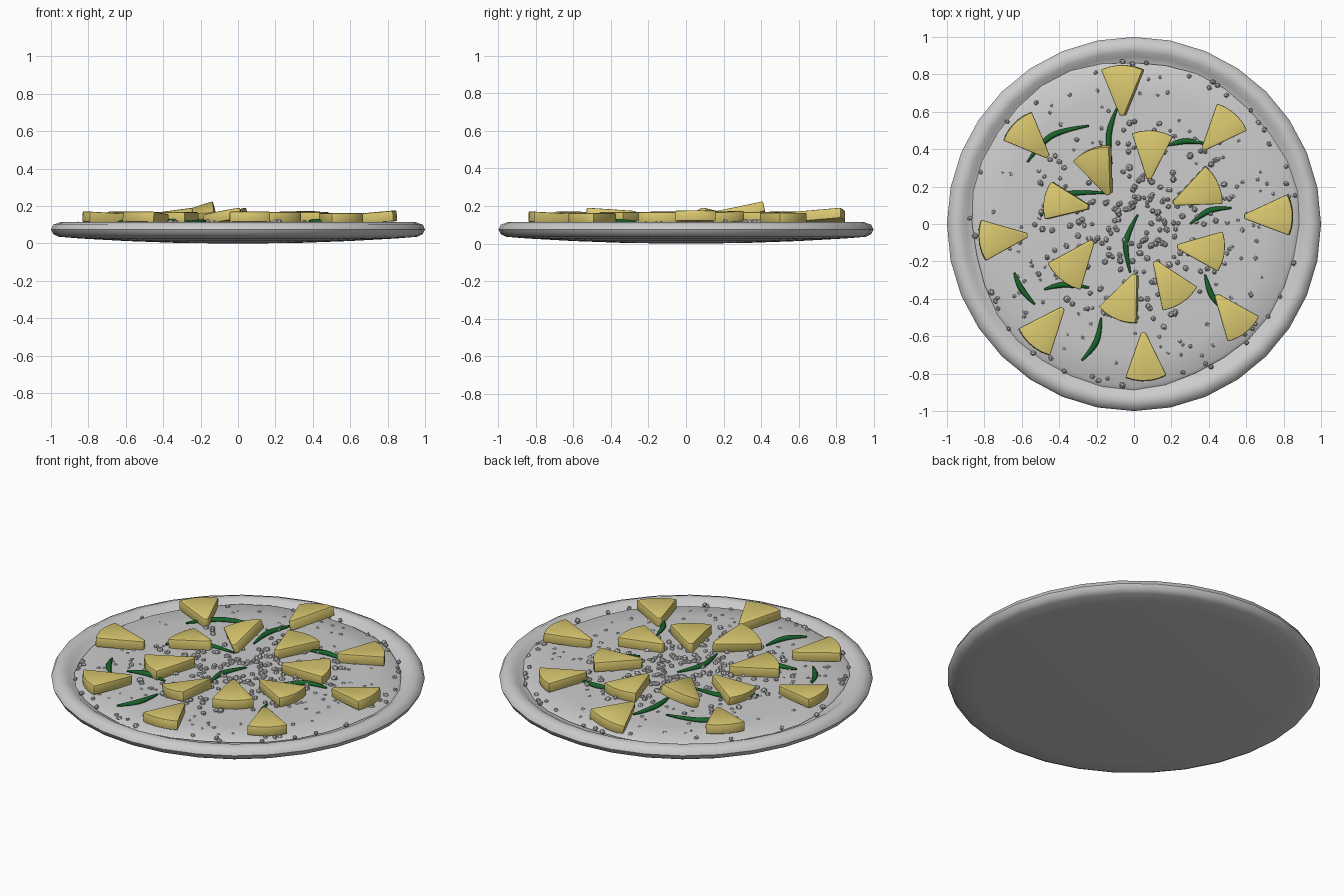
import bpy, bmesh, math, random
from mathutils import Matrix, Vector

if "Cube" in bpy.data.objects:
    bpy.data.objects.remove(bpy.data.objects["Cube"])

random.seed(7)


def make_mat(name, col):
    m = bpy.data.materials.new(name)
    m.diffuse_color = (*col, 1)
    m.use_nodes = True
    m.node_tree.nodes["Principled BSDF"].inputs["Base Color"].default_value = m.diffuse_color
    return m


def finish(bm, name, mat=None, smooth=35):
    bmesh.ops.recalc_face_normals(bm, faces=bm.faces)
    me = bpy.data.meshes.new(name)
    bm.to_mesh(me)
    bm.free()
    ob = bpy.data.objects.new(name, me)
    bpy.context.collection.objects.link(ob)
    if mat:
        me.materials.append(mat)
    if smooth:
        bpy.context.view_layer.objects.active = ob
        bpy.ops.object.select_all(action='DESELECT')
        ob.select_set(True)
        bpy.ops.object.shade_smooth_by_angle(angle=math.radians(smooth))
    return ob


def lathe(profile, n, name, wobble=None):
    """Revolve (r, z) points; the first and last sit on the axis."""
    bm = bmesh.new()
    rings = []
    for r, z in profile[1:-1]:
        ring = []
        for i in range(n):
            a = 2 * math.pi * i / n
            k = wobble(a, r) if wobble else 1
            ring.append(bm.verts.new((r * k * math.cos(a), r * k * math.sin(a), z)))
        rings.append(ring)
    ends = [bm.verts.new((0, 0, profile[0][1])), bm.verts.new((0, 0, profile[-1][1]))]
    for i in range(n):
        j = (i + 1) % n
        bm.faces.new((ends[0], rings[0][i], rings[0][j]))
        bm.faces.new((ends[1], rings[-1][i], rings[-1][j]))
        for a, b in zip(rings, rings[1:]):
            bm.faces.new((a[i], b[i], b[j], a[j]))
    return finish(bm, name, smooth=50)


def surface_z(r):
    return 0.112 - 0.012 * max(0, (r - 0.45) / 0.4) ** 2


yellow = make_mat("pineapple_yellow", (0.70, 0.58, 0.16))
green = make_mat("pepper_green", (0.01, 0.13, 0.025))

# crust with rounded rim and shallow belly
lathe([(0, 0), (0.3, 0.002), (0.6, 0.013), (0.85, 0.027), (0.96, 0.036), (0.988, 0.05),
       (1.0, 0.075), (0.988, 0.1), (0.95, 0.114), (0.92, 0.108), (0.895, 0.09),
       (0.86, 0.075), (0, 0.075)], 32, "crust")

# cheese layer with uneven edge
lathe([(0, 0.07), (0.84, 0.075), (0.875, 0.088), (0.855, 0.1), (0.7, surface_z(0.7)),
       (0.45, 0.112), (0, 0.113)], 32, "cheese_layer",
      lambda a, r: 1 + (0.012 * math.sin(3 * a + 1) + 0.008 * math.sin(7 * a)) * (r > 0.8))


# pineapple wedges: tip xy, outer arc middle xy, pitch, roll in degrees
wedges = [
    (-.06, .58, -.06, .85, 0, -12), (.37, .40, .54, .59, 0, 0),
    (-.46, .36, -.64, .54, 3, 0), (-.13, .16, -.235, .40, 5, -19),
    (.08, .24, .10, .50, 0, 0), (-.24, .09, -.48, .13, -8, 0),
    (.21, .11, .45, .22, 0, 3), (.59, .04, .85, .05, 5, 0),
    (-.57, -.06, -.83, -.09, 3, 0), (.23, -.12, .485, -.15, 0, 0),
    (-.22, -.09, -.39, -.30, 0, 0), (.01, -.27, -.095, -.51, 0, 10),
    (.11, -.20, .26, -.42, 0, 0), (.44, -.38, .60, -.58, 0, 0),
    (-.38, -.45, -.55, -.65, 3, 0), (.05, -.58, .065, -.84, 3, 0),
]
for n, (tx, ty, ox, oy, pitch, roll) in enumerate(wedges):
    tip, out = Vector((tx, ty)), Vector((ox, oy))
    d = out - tip
    L = d.length
    bm = bmesh.new()
    pts = [(-L / 2, -0.012), *[(-L / 2 + L * math.cos(a), L * math.sin(a))
           for a in (math.radians(-25 + 50 * k / 5) for k in range(6))], (-L / 2, 0.012)]
    f = bm.faces.new([bm.verts.new((x, y, -0.028)) for x, y in pts])
    ext = bmesh.ops.extrude_face_region(bm, geom=[f])
    bmesh.ops.translate(bm, vec=(0, 0, 0.056),
                        verts=[v for v in ext["geom"] if isinstance(v, bmesh.types.BMVert)])
    bmesh.ops.recalc_face_normals(bm, faces=bm.faces)
    edges = [e for e in bm.edges if e.calc_face_angle() > 0.9]
    bmesh.ops.bevel(bm, geom=edges, offset=0.006, segments=2, profile=0.5, affect='EDGES')
    c = (tip + out) / 2
    lift = 0.035 * abs(math.sin(math.radians(roll))) + 0.05 * abs(math.sin(math.radians(pitch)))
    bm.transform(Matrix.Translation((c.x, c.y, surface_z(c.length) + 0.027 + lift))
                 @ Matrix.Rotation(math.atan2(d.y, d.x), 4, 'Z')
                 @ Matrix.Rotation(-math.radians(pitch), 4, 'Y')
                 @ Matrix.Rotation(math.radians(roll), 4, 'X'))
    finish(bm, f"pineapple_wedge_{n + 1}", yellow)

# curved green pepper strips, tapered at the ends
strips = [
    [(-.57, .33), (-.50, .43), (-.40, .50), (-.24, .525)],
    [(-.09, .62), (-.13, .53), (-.14, .41), (-.12, .32)],
    [(.18, .42), (.24, .44), (.30, .445), (.38, .43)],
    [(-.50, .04), (-.44, .13), (-.32, .175), (-.14, .165)],
    [(.30, 0), (.36, .05), (.43, .085), (.52, .085)],
    [(.02, .05), (-.035, -.05), (-.05, -.14), (-.02, -.26)],
    [(-.64, -.26), (-.62, -.32), (-.58, -.38), (-.53, -.43)],
    [(-.48, -.35), (-.41, -.325), (-.33, -.325), (-.24, -.34)],
    [(-.28, -.73), (-.22, -.67), (-.185, -.59), (-.175, -.50)],
    [(.38, -.27), (.395, -.34), (.43, -.41), (.50, -.48)],
]
for n, pts in enumerate(strips):
    cu = bpy.data.curves.new("strip", 'CURVE')
    cu.dimensions = '3D'
    cu.bevel_depth = 0.014
    cu.bevel_resolution = 1
    cu.use_fill_caps = True
    sp = cu.splines.new('NURBS')
    sp.points.add(3)
    sp.order_u = 3
    sp.use_endpoint_u = True
    sp.resolution_u = 5
    for p, (x, y), r in zip(sp.points, pts, (0.35, 1.1, 1.1, 0.35)):
        p.co = (x, y, surface_z(math.hypot(x, y)) + 0.006, 1)
        p.radius = r
    cu.materials.append(green)
    ob = bpy.data.objects.new(f"pepper_strip_{n + 1}", cu)
    bpy.context.collection.objects.link(ob)

# cheese crumbles: dense in the middle, sunken further out, a few along the edge
bm = bmesh.new()


def crumbs(count, r0, r1, size, sink):
    for _ in range(count):
        r, a = random.uniform(r0, r1), random.uniform(0, 2 * math.pi)
        s = size * random.uniform(0.8, 1.2)
        m = (Matrix.Translation((r * math.cos(a), r * math.sin(a), surface_z(r) - sink * s))
             @ Matrix.Rotation(random.uniform(0, 6), 4, Vector((random.random(), 1, random.random())))
             @ Matrix.Diagonal((1, random.uniform(0.7, 1), 0.8, 1)))
        bmesh.ops.create_icosphere(bm, subdivisions=1, radius=s, matrix=m)


crumbs(210, 0.08, 0.58, 0.018, -0.1)
crumbs(130, 0.45, 0.8, 0.016, 0.5)
crumbs(45, 0.83, 0.88, 0.017, 0.0)
finish(bm, "cheese_crumbles", smooth=0)
